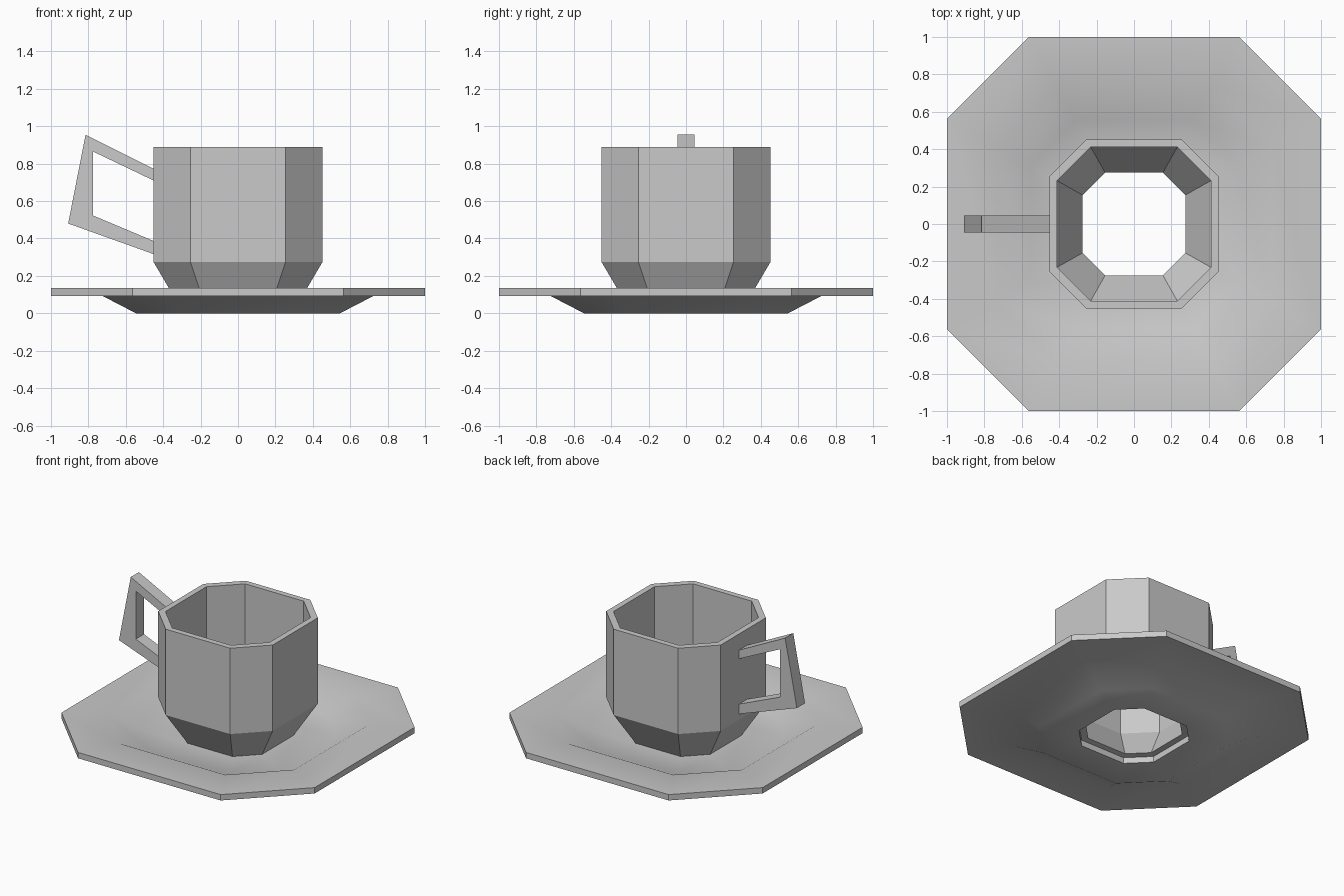
import bpy, bmesh, math

if "Cube" in bpy.data.objects:
    bpy.data.objects.remove(bpy.data.objects["Cube"])

grey = bpy.data.materials.new("plain grey")
grey.diffuse_color = (0.59, 0.59, 0.59, 1)
grey.use_nodes = True
grey.node_tree.nodes["Principled BSDF"].inputs["Base Color"].default_value = grey.diffuse_color


def finish(name, bm):
    bmesh.ops.recalc_face_normals(bm, faces=bm.faces)
    mesh = bpy.data.meshes.new(name)
    bm.to_mesh(mesh)
    bm.free()
    mesh.materials.append(grey)
    ob = bpy.data.objects.new(name, mesh)
    bpy.context.collection.objects.link(ob)
    return ob


def octagon(r, z, ratio=0.563):
    """Square with cut corners, half width r."""
    c = r * ratio
    return [(r, -c, z), (r, c, z), (c, r, z), (-c, r, z),
            (-r, c, z), (-r, -c, z), (-c, -r, z), (c, -r, z)]


def octagonal_ring(name, profile):
    """Sweep a closed (radius, height) profile around the octagon."""
    bm = bmesh.new()
    loops = [[bm.verts.new(p) for p in octagon(r, z)] for r, z in profile]
    for a, b in zip(loops, loops[1:] + loops[:1]):
        for i in range(8):
            j = (i + 1) % 8
            bm.faces.new((a[i], a[j], b[j], b[i]))
    return finish(name, bm)


# Saucer: flat rim, sloped well, open centre
saucer = octagonal_ring("saucer", [
    (0.315, 0.0), (0.545, 0.0), (0.725, 0.093), (1.0, 0.093),
    (1.0, 0.135), (0.735, 0.135), (0.555, 0.042), (0.315, 0.042)])
bpy.context.view_layer.objects.active = saucer
saucer.select_set(True)
bpy.ops.object.shade_smooth_by_angle(angle=math.radians(30))

# Cup: straight wall above a tapered, open base
octagonal_ring("cup", [
    (0.315, 0.042), (0.452, 0.275), (0.452, 0.888),
    (0.411, 0.888), (0.411, 0.285), (0.275, 0.046)])

# Handle: angular bracket of four-sided bar, given as outer and inner lines
outer = [(-0.447, 0.77), (-0.815, 0.955), (-0.908, 0.48), (-0.447, 0.315)]
inner = [(-0.447, 0.708), (-0.775, 0.865), (-0.775, 0.523), (-0.447, 0.385)]
bm = bmesh.new()
sections = [[bm.verts.new((x, y, z)) for (x, z), y in
             ((o, -0.046), (o, 0.046), (i, 0.046), (i, -0.046))]
            for o, i in zip(outer, inner)]
for a, b in zip(sections, sections[1:]):
    for i in range(4):
        j = (i + 1) % 4
        bm.faces.new((a[i], a[j], b[j], b[i]))
bm.faces.new(sections[0])
bm.faces.new(sections[-1])
finish("handle", bm)
